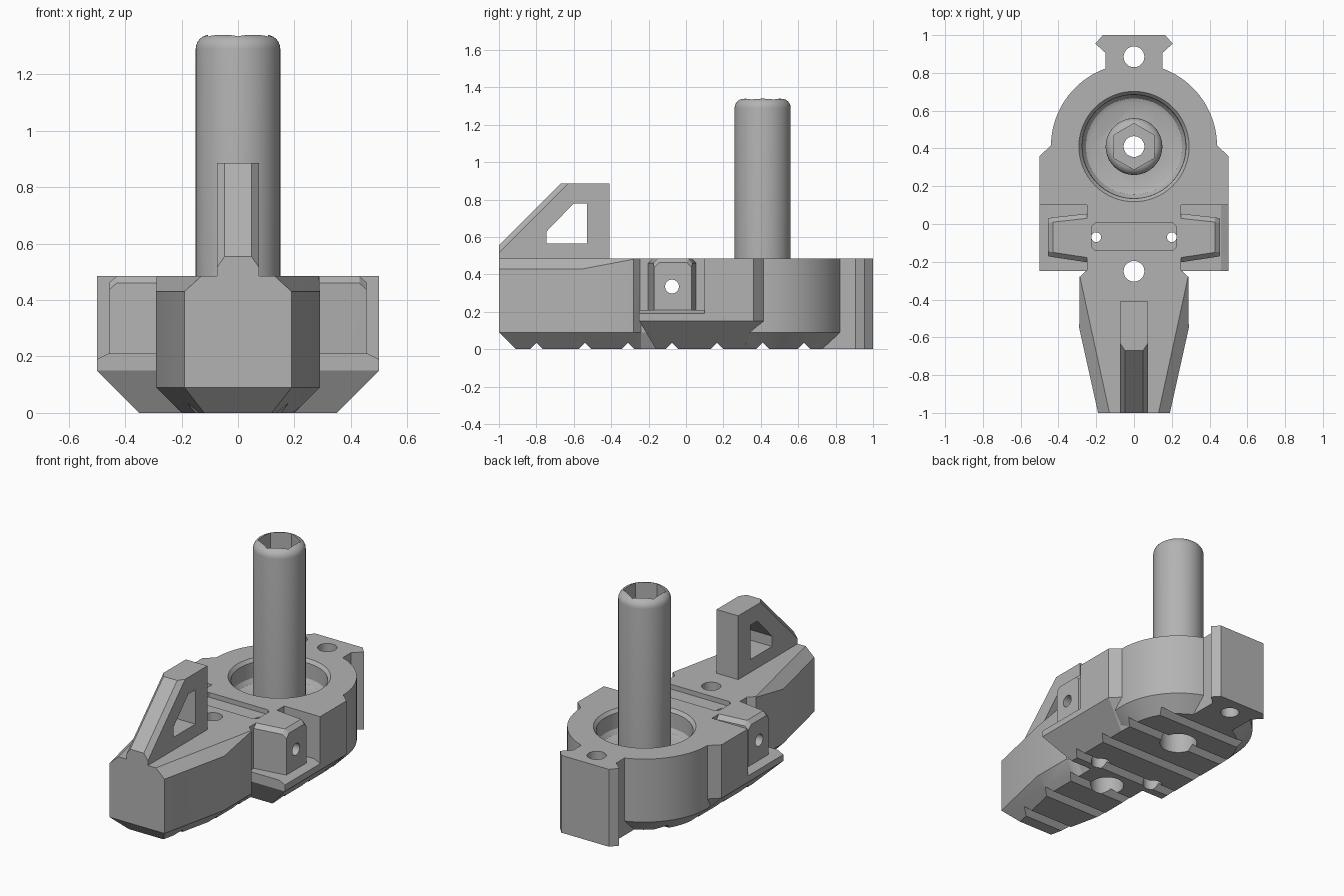
import bpy, bmesh
from math import sin, cos, pi, radians

TOP = 0.485
POST_Y = 0.41

cube = bpy.data.objects.get("Cube")
if cube:
    bpy.data.objects.remove(cube, do_unlink=True)

grey = bpy.data.materials.new("plain grey")
grey.use_nodes = True
grey.diffuse_color = (0.45, 0.45, 0.45, 1)
grey.node_tree.nodes["Principled BSDF"].inputs["Base Color"].default_value = (0.45, 0.45, 0.45, 1)


def loft(name, rings):
    """Closed solid through rings that have equal point counts."""
    bm = bmesh.new()
    loops = [[bm.verts.new(p) for p in ring] for ring in rings]
    n = len(loops[0])
    for a, b in zip(loops, loops[1:]):
        for i in range(n):
            j = (i + 1) % n
            bm.faces.new((a[i], a[j], b[j], b[i]))
    bm.faces.new(loops[0])
    bm.faces.new(loops[-1])
    bmesh.ops.recalc_face_normals(bm, faces=bm.faces)
    mesh = bpy.data.meshes.new(name)
    bm.to_mesh(mesh)
    bm.free()
    mesh.materials.append(grey)
    obj = bpy.data.objects.new(name, mesh)
    bpy.context.collection.objects.link(obj)
    return obj


def sym(half, z):
    """Mirror a half outline over x = 0."""
    return [(x, y, z) for x, y in half] + [(-x, y, z) for x, y in reversed(half)]


def circle(r, z, y, x=0, n=64, turn=0):
    return [(x + r * cos(turn + 2 * pi * i / n), y + r * sin(turn + 2 * pi * i / n), z)
            for i in range(n)]


def bore(r, y, z0, z1, x=0, n=32, turn=0):
    return loft("bore", [circle(r, z, y, x, n, turn) for z in (z0, z1)])


def side_prism(name, profile, half_width):
    """Extrude a (y, z) profile along x."""
    return loft(name, [[(x, y, z) for y, z in profile] for x in (-half_width, half_width)])


def combine(target, other, operation):
    mod = target.modifiers.new("boolean", 'BOOLEAN')
    mod.operation, mod.object, mod.solver = operation, other, 'EXACT'
    graph = bpy.context.evaluated_depsgraph_get()
    mesh = bpy.data.meshes.new_from_object(target.evaluated_get(graph))
    target.modifiers.clear()
    target.data = mesh
    bpy.data.objects.remove(other, do_unlink=True)


def add(other):
    combine(body, other, 'UNION')


def cut(other):
    combine(body, other, 'DIFFERENCE')


# Wide middle section with sloped underside
wide = [(0.5, -0.25), (0.5, 0.36), (0.44, 0.415)]
wide_low = [(0.35, -0.16), (0.35, 0.3), (0.35, 0.415)]
body = loft("base_body", [sym(wide_low, 0), sym(wide, 0.15), sym(wide, TOP)])

# Round rear section
add(loft("rear_disc", [circle(0.35, 0, POST_Y, n=96), circle(0.44, 0.09, POST_Y, n=96),
                       circle(0.44, TOP, POST_Y, n=96)]))

# Rear lug
lug = [(0.15, 0.7), (0.15, 0.905), (0.205, 0.955), (0.165, 1)]
add(loft("rear_lug", [sym(lug, 0), sym(lug, TOP)]))

# Side pockets with a sloped ledge, each holding a flared block
pocket = [(0.25, 0.21), (0.46, 0.21), (0.6, 0.14), (0.6, 0.6), (0.25, 0.6)]
for s in (1, -1):
    cut(loft("pocket", [[(s * x, y, z) for x, z in pocket] for y in (-0.27, 0.1)]))
for s in (1, -1):
    rings = []
    for x, y0, y1, top in ((0.2, -0.21, 0.06, TOP), (0.43, -0.175, 0.035, TOP),
                           (0.455, -0.17, 0.03, TOP - 0.022)):
        rings.append([(s * x, y, z) for y, z in (
            (y0, 0.2), (y0, top - 0.025), (y0 + 0.025, top),
            (y1 - 0.025, top), (y1, top - 0.025), (y1, 0.2))])
    add(loft("side_block", rings))

# Tapered nose, bevelled above and below
nose_low = [(0.12, -0.91), (0.2, -0.55), (0.2, -0.28), (0.2, -0.24), (0.2, 0)]
nose_mid = [(0.19, -1), (0.29, -0.55), (0.288, -0.28), (0.245, -0.24), (0.245, 0)]
nose_top = [(0.13, -1), (0.228, -0.55), (0.286, -0.28), (0.245, -0.24), (0.245, 0)]
shoulder = [(x, y, 0.43 if y < -0.5 else TOP - 0.004) for x, y, z in sym(nose_mid, 0)]
add(loft("nose", [sym(nose_low, 0), sym(nose_mid, 0.09), shoulder, sym(nose_top, TOP)]))

# Triangular fin with bevelled slope and a window
fin = loft("fin", [
    [(x, -1, lo), (x, -1, hi), (x, peak, 0.885), (x, -0.41, 0.885), (x, -0.41, lo)]
    for x, lo, hi, peak in ((-0.075, 0.4, 0.515, -0.63), (-0.047, 0.4, 0.555, -0.67),
                            (0.047, 0.4, 0.555, -0.67), (0.075, 0.4, 0.515, -0.63))])
window = side_prism("window", [(-0.745, 0.565), (-0.53, 0.565), (-0.53, 0.78),
                               (-0.6, 0.78), (-0.745, 0.63)], 0.2)
combine(fin, window, 'DIFFERENCE')
add(fin)

# Ring recess around the post
cut(loft("recess", [circle(r, z, POST_Y) for r, z in (
    (0.23, 0.335), (0.255, 0.345), (0.272, 0.37), (0.275, 0.465), (0.292, TOP), (0.292, 0.6))]))

# Round post with a rounded top and hexagonal socket
rounding = [(0.1 + 0.05 * cos(a), 1.29 + 0.05 * sin(a))
            for a in (radians(15 * i) for i in range(7))]
add(loft("post", [circle(r, z, POST_Y) for r, z in [(0.15, 0.3)] + rounding]))
cut(bore(0.122, POST_Y, 1.14, 1.5, n=6, turn=pi / 2))

# Vertical holes, some widened from below
for r, x, y in ((0.055, 0, POST_Y), (0.055, 0, -0.25), (0.055, 0, 0.885),
                (0.026, 0.2, -0.07), (0.026, -0.2, -0.07)):
    cut(bore(r, y, -0.1, 1.5, x))
for r, x, y in ((0.11, 0, POST_Y), (0.1, 0, -0.25), (0.055, 0.2, -0.07), (0.055, -0.2, -0.07)):
    cut(bore(r, y, -0.1, 0.13, x))

# Shallow rounded slot on the deck
corners = [(0.205, -0.14), (0.225, -0.12), (0.225, -0.015), (0.205, 0.005)]
cut(loft("slot", [sym(corners, 0.455), sym(corners, 0.6)]))

# Cross hole through the side blocks
cut(side_prism("cross_hole", [(-0.075 + 0.037 * cos(a), 0.335 + 0.037 * sin(a))
                              for a in (2 * pi * i / 32 for i in range(32))], 0.7))

# Grip grooves across the underside
for y in (-0.8, -0.54, -0.31, -0.075, 0.165, 0.41, 0.63):
    cut(side_prism("groove", [(y - 0.045, -0.01), (y + 0.045, -0.01), (y, 0.035)], 0.7))

bpy.ops.object.select_all(action='DESELECT')
body.select_set(True)
bpy.context.view_layer.objects.active = body
bpy.ops.object.shade_smooth_by_angle(angle=radians(25))
